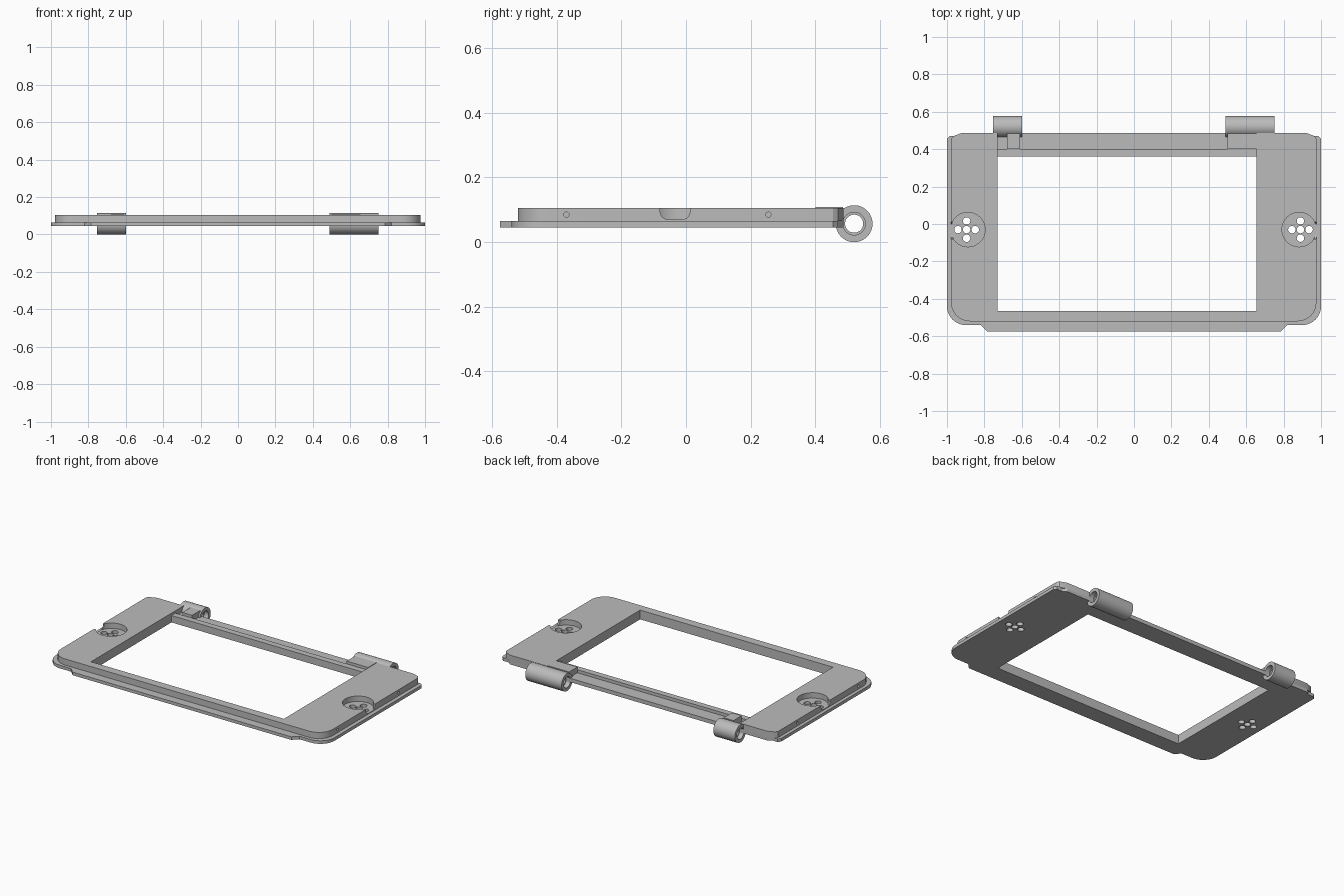
import bpy, bmesh
from math import sin, cos, pi
from mathutils import Vector

if "Cube" in bpy.data.objects:
    bpy.data.objects.remove(bpy.data.objects["Cube"])

grey = bpy.data.materials.new("plain grey")
grey.use_nodes = True
grey.diffuse_color = (0.5, 0.5, 0.5, 1)
grey.node_tree.nodes["Principled BSDF"].inputs["Base Color"].default_value = (0.5, 0.5, 0.5, 1)

BOTTOM, PLATE_TOP, TOP = 0.045, 0.065, 0.105
WIN_L, WIN_R, WIN_F, WIN_B = -0.73, 0.655, -0.465, 0.36
BACK = 0.487


def make(name, bm):
    bmesh.ops.recalc_face_normals(bm, faces=bm.faces)
    mesh = bpy.data.meshes.new(name)
    bm.to_mesh(mesh)
    bm.free()
    mesh.materials.append(grey)
    ob = bpy.data.objects.new(name, mesh)
    bpy.context.collection.objects.link(ob)
    return ob


def prism(name, pts, lo, hi, axis="z"):
    """Extrude a closed outline along z, or along x with points as (y, z)."""
    bm = bmesh.new()
    place = (lambda p, d: (p[0], p[1], d)) if axis == "z" else (lambda p, d: (d, p[0], p[1]))
    face = bm.faces.new([bm.verts.new(place(p, lo)) for p in pts])
    ext = bmesh.ops.extrude_face_region(bm, geom=[face])["geom"]
    shift = (0, 0, hi - lo) if axis == "z" else (hi - lo, 0, 0)
    bmesh.ops.translate(bm, vec=shift, verts=[v for v in ext if isinstance(v, bmesh.types.BMVert)])
    return make(name, bm)


def box(name, x0, x1, y0, y1, z0, z1):
    return prism(name, [(x0, y0), (x1, y0), (x1, y1), (x0, y1)], z0, z1)


def circle(x, y, r, n=32):
    return [(x + r * cos(2 * pi * i / n), y + r * sin(2 * pi * i / n)) for i in range(n)]


def arc(cx, cy, r, start, n=10):
    """Quarter circle running anticlockwise from a start angle."""
    return [(cx + r * cos(start + pi / 2 * i / n), cy + r * sin(start + pi / 2 * i / n))
            for i in range(n + 1)]


def cut(ob, cutters):
    """Subtract each cutter from the part, then discard the cutter."""
    for c in cutters:
        c.hide_render = True
        mod = ob.modifiers.new("cut", "BOOLEAN")
        mod.operation, mod.solver, mod.object = "DIFFERENCE", "EXACT", c
    bpy.context.view_layer.update()
    result = bpy.data.meshes.new_from_object(ob.evaluated_get(bpy.context.evaluated_depsgraph_get()))
    ob.modifiers.clear()
    ob.data = result
    for c in cutters:
        bpy.data.objects.remove(c)


def smooth(ob):
    bpy.ops.object.select_all(action="DESELECT")
    ob.select_set(True)
    bpy.context.view_layer.objects.active = ob
    bpy.ops.object.shade_smooth_by_angle(angle=0.5)


def speaker_cutters(z0, z1):
    """Five through holes arranged as a cross at each end."""
    found = []
    for cx in (-0.895, 0.89):
        for dx, dy in ((0, 0), (1, 0), (-1, 0), (0, 1), (0, -1)):
            found.append(prism("hole_cutter", circle(cx + dx * 0.046, -0.03 + dy * 0.046, 0.02, 20), z0, z1))
    return found


# thin base plate with a front tab
plate_pts = ([(-0.82, -0.54), (-0.785, -0.575), (0.785, -0.575), (0.82, -0.54)]
             + arc(0.9, -0.44, 0.1, -pi / 2)
             + [(1, 0.455), (0.985, 0.47), (0.945, 0.47), (0.92, BACK),
                (-0.92, BACK), (-0.945, 0.47), (-0.985, 0.47), (-1, 0.455)]
             + arc(-0.9, -0.44, 0.1, pi))
plate = prism("base_plate", plate_pts, BOTTOM, PLATE_TOP)
cut(plate, [box("window_cutter", WIN_L, WIN_R, WIN_F, WIN_B, 0, 0.2)] + speaker_cutters(0, 0.2))
smooth(plate)

# raised frame with rounded front corners and clipped rear corners
frame_pts = (arc(0.875, -0.42, 0.1, -pi / 2)
             + [(0.975, 0.455), (0.965, 0.47), (0.92, BACK),
                (-0.92, BACK), (-0.965, 0.47), (-0.978, 0.455)]
             + arc(-0.878, -0.42, 0.1, pi))
frame = prism("raised_frame", frame_pts, PLATE_TOP, TOP)
cutters = [
    box("window_cutter", WIN_L, WIN_R, WIN_F, WIN_B, 0, 0.2),
    box("rear_lip_cutter", WIN_L, WIN_R, WIN_B - 0.02, 0.41, 0.09, 0.2),
    box("rear_channel_cutter", WIN_L, WIN_R, 0.4, 0.6, 0.07, 0.2),
]
# round speaker pockets, and notches with rounded lower corners in the side walls
notch = ([(0.012, 0.15)] + [(-0.08, 0.15)]
         + arc(-0.055, 0.095, 0.025, pi) + arc(-0.013, 0.095, 0.025, -pi / 2))
for x, side in ((-0.888, -1), (0.883, 1)):
    cutters.append(prism("pocket_cutter", circle(x, -0.03, 0.092, 48), 0.07, 0.2))
    lo, hi = sorted((side * 0.93, side * 1.05))
    cutters.append(prism("notch_cutter", notch, lo, hi, "x"))
    for y in (-0.37, 0.255):
        lo, hi = sorted((side * 0.95, side * 1.05))
        cutters.append(prism("pin_cutter", circle(y, 0.085, 0.008, 16), lo, hi, "x"))
cut(frame, cutters + speaker_cutters(0, 0.2))
smooth(frame)


def barrel(name, x0, x1, n=48):
    """Hinge tube: a stepped profile turned about the hinge axis."""
    r, bore, wide = 0.057, 0.028, 0.035
    profile = [(x0, wide), (x0, r), (x1, r), (x1, wide), (x1 - 0.03, wide),
               (x1 - 0.03, bore), (x0 + 0.03, bore), (x0 + 0.03, wide)]
    bm = bmesh.new()
    rings = [[bm.verts.new((x, 0.52 + rad * cos(2 * pi * i / n), 0.057 + rad * sin(2 * pi * i / n)))
              for i in range(n)] for x, rad in profile]
    for a, b in zip(rings, rings[1:] + rings[:1]):
        for i in range(n):
            j = (i + 1) % n
            bm.faces.new((a[i], a[j], b[j], b[i]))
    smooth(make(name, bm))


# hinge tubes and the brackets that carry them
barrel("right_hinge_tube", -0.755, -0.6)
barrel("left_hinge_tube", 0.49, 0.75)
box("right_hinge_bracket", -0.68, -0.61, 0.4, 0.485, PLATE_TOP, 0.108)
box("left_hinge_bracket", 0.5, WIN_R, 0.4, 0.485, PLATE_TOP, 0.108)
